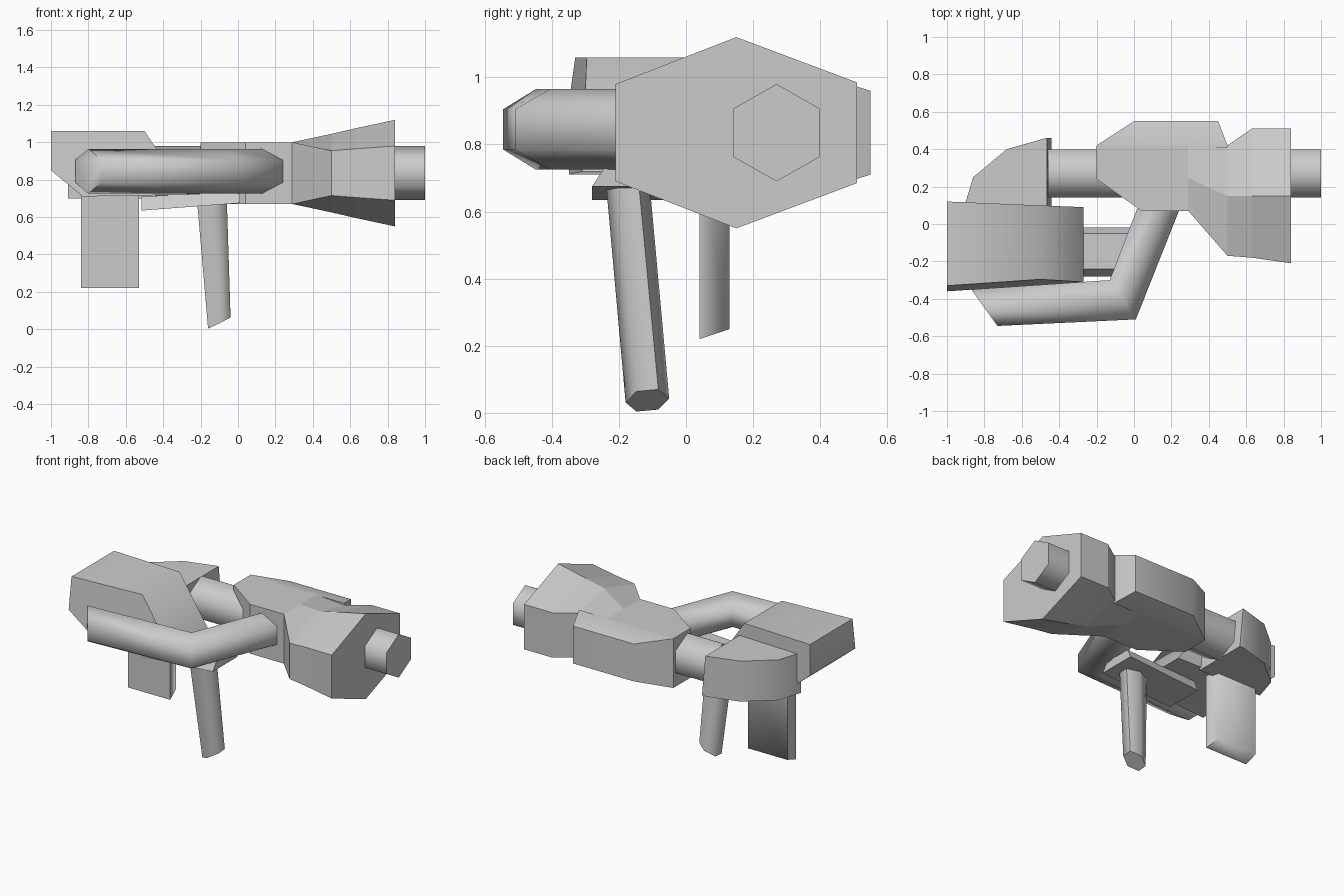
import bpy
import math
from mathutils import Vector

old = bpy.data.objects.get("Cube")
if old:
    bpy.data.objects.remove(old, do_unlink=True)

grey = bpy.data.materials.new("plain grey")
grey.use_nodes = True
grey.diffuse_color = (0.6, 0.6, 0.6, 1)
grey.node_tree.nodes["Principled BSDF"].inputs["Base Color"].default_value = (0.6, 0.6, 0.6, 1)


def loft(name, rings, smooth=None):
    """Skin a row of equal-sized rings and cap both ends."""
    n = len(rings[0])
    verts = [p for ring in rings for p in ring]
    faces = [tuple(range(n)), tuple(range(len(verts) - n, len(verts)))]
    for r in range(len(rings) - 1):
        a, b = r * n, (r + 1) * n
        faces += [(a + i, a + (i + 1) % n, b + (i + 1) % n, b + i) for i in range(n)]
    mesh = bpy.data.meshes.new(name)
    mesh.from_pydata(verts, [], faces)
    mesh.materials.append(grey)
    obj = bpy.data.objects.new(name, mesh)
    bpy.context.collection.objects.link(obj)
    bpy.ops.object.select_all(action="DESELECT")
    obj.select_set(True)
    bpy.context.view_layer.objects.active = obj
    bpy.ops.object.mode_set(mode="EDIT")
    bpy.ops.mesh.select_all(action="SELECT")
    bpy.ops.mesh.normals_make_consistent(inside=False)
    bpy.ops.object.mode_set(mode="OBJECT")
    if smooth:
        bpy.ops.object.shade_smooth_by_angle(angle=math.radians(smooth))
    return obj


def hexagon(center, side, up):
    """Hexagon with a corner along +up and flats along +side."""
    c, s, u = Vector(center), Vector(side), Vector(up)
    return [c + u, c + s + u / 2, c + s - u / 2, c - u, c - s - u / 2, c - s + u / 2]


# Flared main housing: x, front y, back y, half height at sides, half height at ridge
MID = 0.835
stations = [(-0.2, 0.24, 0.42, 0.165, 0.165), (0.04, 0.07, 0.42, 0.165, 0.165),
            (0.29, 0.07, 0.42, 0.165, 0.165), (0.5, -0.17, 0.42, 0.12, 0.21),
            (0.63, -0.18, 0.51, 0.13, 0.24), (0.84, -0.21, 0.51, 0.145, 0.285)]
rings = []
for x, y0, y1, side, ridge in stations:
    ym = 0.15 if x > 0.4 else (y0 + y1) / 2
    back = max(side, 0.15)
    rings.append([(x, y0, MID - side), (x, ym, MID - ridge), (x, y1, MID - back),
                  (x, y1, MID + back), (x, ym, MID + ridge), (x, y0, MID + side)])
loft("main_housing", rings)

# Bulge on the back of the housing
bulge = []
for y, x0, x1, h in [(0.41, -0.2, 0.5, 0.165), (0.42, -0.2, 0.5, 0.165), (0.55, 0.0, 0.45, 0.125)]:
    bulge.append([(x0, y, MID - h), (x1, y, MID - h), (x1, y, MID + h), (x0, y, MID + h)])
loft("back_bulge", bulge, 50)

# Barrel through the housing, from rear block to muzzle
loft("barrel", [hexagon((x, 0.27, MID), (0, 0.128, 0), (0, 0, 0.145))
                for x in (-0.46, 1.0)], 65)

# Rear block behind the barrel
outline = [(-0.91, 0.085), (-0.86, 0.25), (-0.68, 0.40), (-0.47, 0.46)]
rings = []
for z, end in [(0.70, -0.44), (0.97, -0.465)]:
    rings.append([(x, y, z) for x, y in outline] + [(end, 0.46, z), (end, 0.085, z)])
loft("rear_block", rings, 35)

# Rear receiver: one side profile, narrowing forward and upward
profile = [(-1, 0.85), (-1, 1.06), (-0.5, 1.06), (-0.27, 0.72), (-0.83, 0.71)]
rings = []
for front in (True, False):
    ring = []
    for x, z in profile:
        t = (x + 1) / 0.73
        inset = 0.03 if z > 1 else 0.0
        y = -0.36 + 0.05 * t + inset if front else 0.12 - 0.03 * t
        ring.append((x, y, z))
    rings.append(ring)
loft("receiver", rings, 75)

# Bent side tube, with mitred rings given by inner and outer points
path = [((-0.87, -0.35), (-0.73, -0.545)), ((-0.13, -0.30), (0.01, -0.51)), ((0.02, 0.09), (0.24, 0.07))]
rings = []
for inner, outer in path:
    a, b = Vector((*inner, 0.845)), Vector((*outer, 0.845))
    rings.append(hexagon((a + b) / 2, (b - a) / 2, (0, 0, 0.12)))
loft("side_tube", rings, 65)

# Underside rail
rail = []
for x, low, high in [(-0.515, 0.635, 0.71), (0.01, 0.675, 0.735)]:
    rail.append([(x, -0.28, low), (x, -0.02, low), (x, -0.05, high), (x, -0.24, high)])
loft("underside_rail", rail)

# Slanted front grip
loft("front_grip", [
    hexagon((-0.14, -0.175, 0.70), (0.08, 0, 0), (0, 0.065, 0)),
    hexagon((-0.10, -0.115, 0.037), (0.06, 0, 0.03), (0, 0.065, 0.006))], 65)

# Flat rear grip
rear = [(-0.84, 0.04), (-0.53, 0.04), (-0.55, 0.13), (-0.84, 0.13)]
loft("rear_grip", [[(x, y, 0.75) for x, y in rear],
                   [(x, y, 0.22 + (y - 0.04) / 3) for x, y in rear]], 80)
